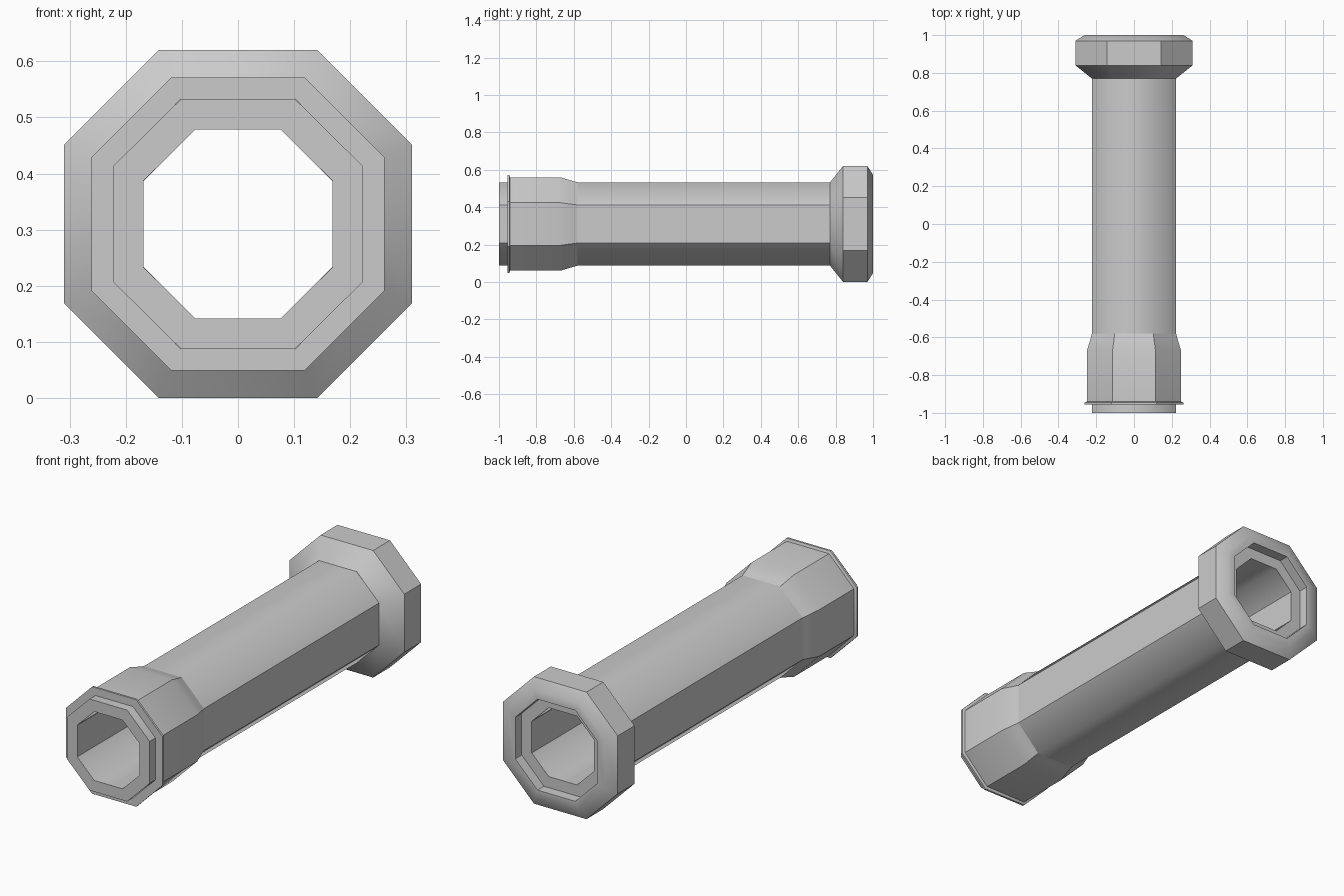
import bpy, bmesh, math

if "Cube" in bpy.data.objects:
    bpy.data.objects.remove(bpy.data.objects["Cube"])

CENTRE_Z = 0.31


def octagon(r, kx, kz):
    # Chamfered square: kx and kz set the corner positions as fractions of r
    a, b = r * kx, r * kz
    return [(r, -b), (r, b), (a, r), (-a, r), (-r, b), (-r, -b), (-a, -r), (a, -r)]


def sweep(name, profile, kx, kz, angle):
    # Skin octagonal rings along y; each profile point is (y, half width)
    bm = bmesh.new()
    rings = [[bm.verts.new((x, y, CENTRE_Z + z)) for x, z in octagon(r, kx, kz)]
             for y, r in profile]
    for p, q in zip(rings, rings[1:]):
        for j in range(8):
            k = (j + 1) % 8
            bm.faces.new((p[j], p[k], q[k], q[j]))
    mesh = bpy.data.meshes.new(name)
    bm.to_mesh(mesh)
    bm.free()
    obj = bpy.data.objects.new(name, mesh)
    bpy.context.collection.objects.link(obj)
    bpy.ops.object.select_all(action='DESELECT')
    obj.select_set(True)
    bpy.context.view_layer.objects.active = obj
    bpy.ops.object.shade_smooth_by_angle(angle=math.radians(angle))
    return obj


# Hollow pipe: outer barrel, plain front end, bore; soft only along top and bottom
sweep("pipe", [(0.77, 0.223), (-1.0, 0.223), (-1.0, 0.168), (0.95, 0.168)],
      0.454, 0.46, 45)

# Collar near the front end, with a thin lip and a tapered back
sweep("collar", [(-0.58, 0.223), (-0.61, 0.231), (-0.67, 0.249), (-0.94, 0.249),
                 (-0.945, 0.261), (-0.955, 0.261), (-0.955, 0.223)],
      0.457, 0.457, 40)

# Flanged socket at the back, recessed to take the next pipe's plain end
sweep("socket_flange", [(0.95, 0.168), (0.95, 0.222), (1.0, 0.222), (1.0, 0.262),
                        (0.97, 0.31), (0.84, 0.31), (0.77, 0.223)],
      0.457, 0.457, 40)
